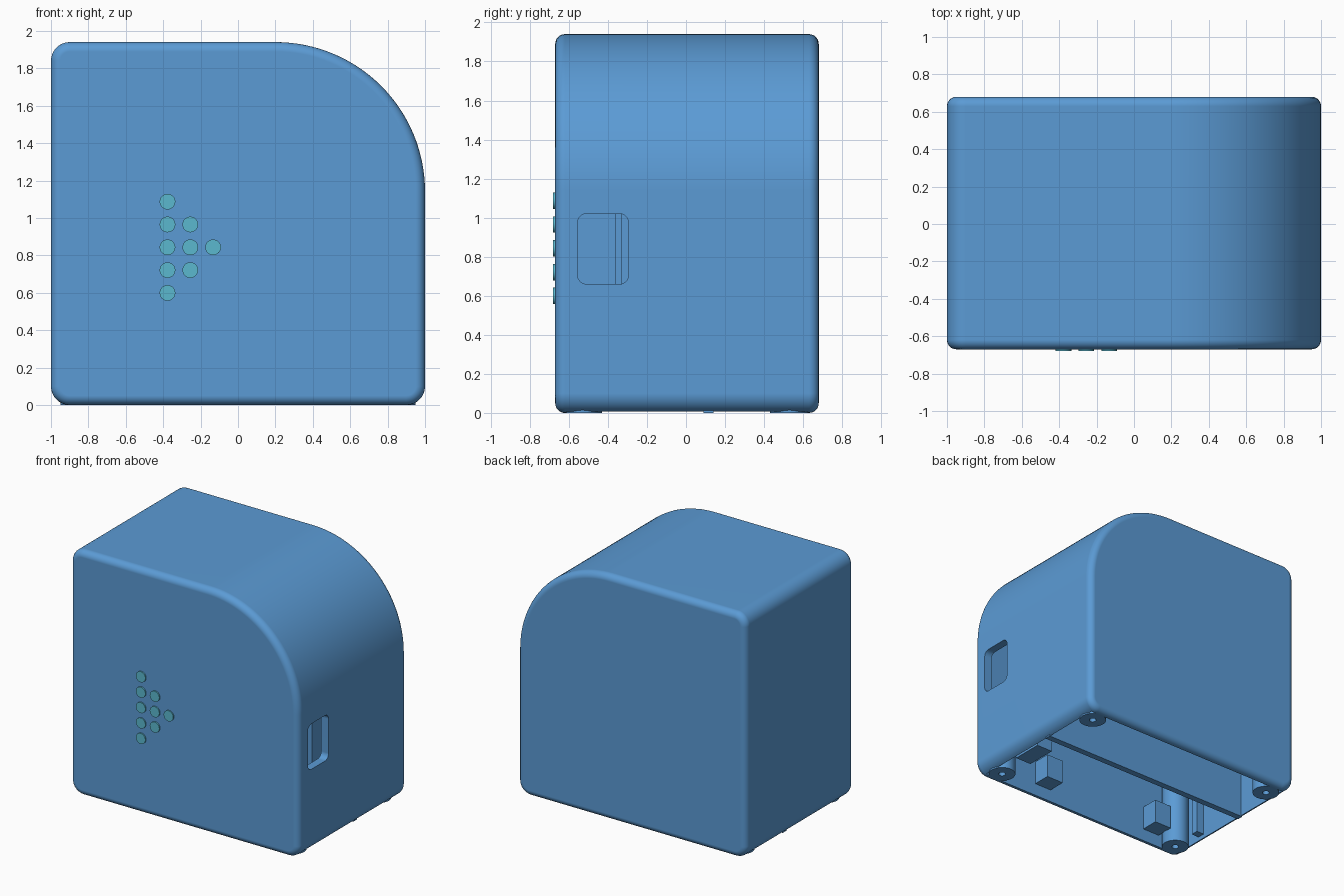
import bpy
import bmesh
from math import sin, cos, pi, radians
from mathutils import Matrix

old = bpy.data.objects.get("Cube")
if old:
    bpy.data.objects.remove(old, do_unlink=True)

HEIGHT, FRONT, BACK, FILLET, WALL = 1.94, -0.67, 0.68, 0.05, 0.065
SMALL, LARGE = 0.1, 0.8


def material(name, rgb):
    m = bpy.data.materials.new(name)
    m.use_nodes = True
    m.diffuse_color = (*rgb, 1)
    m.node_tree.nodes["Principled BSDF"].inputs["Base Color"].default_value = (*rgb, 1)
    return m


BLUE = material("case blue", (0.105, 0.328, 0.665))
TEAL = material("dot teal", (0.105, 0.479, 0.62))


def finish(bm, name, mat):
    bmesh.ops.remove_doubles(bm, verts=bm.verts, dist=0.0001)
    bmesh.ops.recalc_face_normals(bm, faces=bm.faces)
    me = bpy.data.meshes.new(name)
    bm.to_mesh(me)
    bm.free()
    me.materials.append(mat)
    ob = bpy.data.objects.new(name, me)
    bpy.context.collection.objects.link(ob)
    return ob


def activate(ob):
    bpy.ops.object.select_all(action="DESELECT")
    ob.select_set(True)
    bpy.context.view_layer.objects.active = ob


def smooth(ob):
    activate(ob)
    bpy.ops.object.shade_smooth_by_angle(angle=radians(35))


def arc(cx, cz, r, start, steps):
    return [(cx + r * cos(start + pi / 2 * i / steps),
             cz + r * sin(start + pi / 2 * i / steps)) for i in range(steps + 1)]


def outline(inset, bottom=None):
    """Case silhouette moved inward; a given bottom squares the lower corners."""
    s, g = SMALL - inset, LARGE - inset
    pts = arc(1 - LARGE, HEIGHT - LARGE, g, 0, 32)
    pts += arc(SMALL - 1, HEIGHT - SMALL, s, pi / 2, 8)
    if bottom is None:
        pts += arc(SMALL - 1, SMALL, s, pi, 8)
        pts += arc(1 - SMALL, SMALL, s, pi * 1.5, 8)
    else:
        pts += [(inset - 1, bottom), (1 - inset, bottom)]
    return pts


def loft(name, sections, mat=BLUE):
    """Join (points, y) sections and cap both ends."""
    bm = bmesh.new()
    rings = [[bm.verts.new((x, y, z)) for x, z in pts] for pts, y in sections]
    n = len(rings[0])
    for a, b in zip(rings, rings[1:]):
        for i in range(n):
            j = (i + 1) % n
            bm.faces.new((a[i], a[j], b[j], b[i]))
    bm.faces.new(rings[0])
    bm.faces.new(rings[-1])
    return finish(bm, name, mat)


def block(name, lo, hi, bevel=0):
    bm = bmesh.new()
    bmesh.ops.create_cube(bm, size=1)
    for v in bm.verts:
        v.co = [(a + b) / 2 + c * (b - a) for a, b, c in zip(lo, hi, v.co)]
    if bevel:
        along_x = [e for e in bm.edges
                   if abs(e.verts[0].co.x - e.verts[1].co.x) > 0.01]
        bmesh.ops.bevel(bm, geom=along_x, offset=bevel, segments=6,
                        profile=0.5, affect="EDGES")
    return finish(bm, name, BLUE)


def cut(ob, cutter):
    activate(ob)
    mod = ob.modifiers.new("cut", "BOOLEAN")
    mod.operation, mod.solver, mod.object = "DIFFERENCE", "EXACT", cutter
    bpy.ops.object.modifier_apply(modifier=mod.name)
    bpy.data.objects.remove(cutter, do_unlink=True)


# Outer case: rounded silhouette with filleted front and back edges
steps = [pi / 2 * i / 6 for i in range(7)]
front = [(outline(FILLET * (1 - sin(t))), FRONT + FILLET * (1 - cos(t))) for t in steps]
rear = [(outline(FILLET * (1 - sin(t))), BACK - FILLET * (1 - cos(t))) for t in reversed(steps)]
case = loft("case", front + rear)

# Hollow inside, open underneath, and side window
inner = outline(WALL, -0.2)
cut(case, loft("cavity_cutter", [(inner, FRONT + 0.058), (inner, BACK - 0.058)]))
cut(case, block("window_cutter", (0.85, -0.555, 0.66), (1.2, -0.295, 1.02), 0.045))
smooth(case)
weighted = case.modifiers.new("weighted normals", "WEIGHTED_NORMAL")
weighted.keep_sharp = True

# Internal dividing wall
panel = outline(0.055, 0)
loft("divider", [(panel, 0.09), (panel, 0.14)])

# Corner screw bosses with blind holes
for side, sx in (("left", 1), ("right", -1)):
    for end, sy in (("front", -1), ("back", 1)):
        bm = bmesh.new()
        profile = [(0, 0.25), (0.026, 0.25), (0.026, 0), (0.1, 0), (0.1, 0.55), (0, 0.55)]
        verts = [bm.verts.new((r, 0, z)) for r, z in profile]
        edges = [bm.edges.new(p) for p in zip(verts, verts[1:])]
        bmesh.ops.spin(bm, geom=verts + edges, cent=(0, 0, 0), axis=(0, 0, 1),
                       angle=2 * pi, steps=32)
        bmesh.ops.translate(bm, verts=bm.verts, vec=(sx * 0.85, sy * 0.53, 0))
        smooth(finish(bm, f"{end}_{side}_screw_boss", BLUE))

# Support posts beside the window and on the opposite wall
block("left_support_post", (0.74, -0.33, 0.04), (0.88, -0.08, 1.15))
block("right_support_post", (-0.95, -0.36, 0.04), (-0.87, -0.3, 1.15))

# Small mounting blocks on the inside of the front wall
for name, x in (("left_mount_block", 0.38), ("right_mount_block", -0.68)):
    block(name, (x - 0.075, -0.63, 0.1), (x + 0.075, -0.47, 0.29))

# Triangle of raised dots on the front
for column, count in enumerate((5, 3, 1)):
    for row in range(count):
        bm = bmesh.new()
        bmesh.ops.create_cone(bm, cap_ends=True, segments=32, radius1=0.042,
                              radius2=0.042, depth=0.03)
        bm.transform(Matrix.Translation((-0.377 + column * 0.122, -0.665,
                                         0.843 + (row - (count - 1) / 2) * 0.122))
                     @ Matrix.Rotation(pi / 2, 4, "X"))
        smooth(finish(bm, f"dot_{column + 1}_{row + 1}", TEAL))
